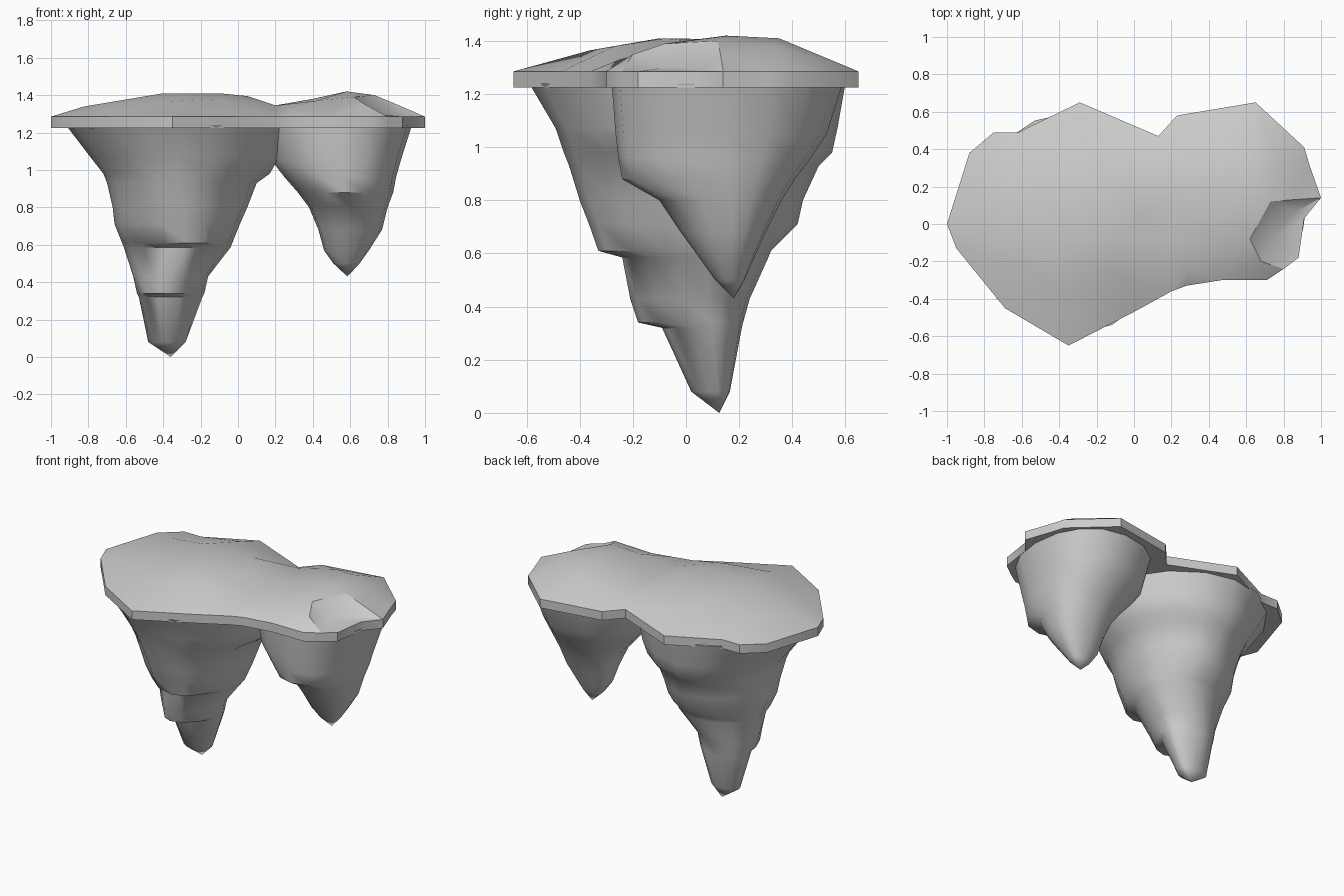
import bpy, bmesh, math
from mathutils import Vector
from mathutils.geometry import delaunay_2d_cdt

if "Cube" in bpy.data.objects:
    bpy.data.objects.remove(bpy.data.objects["Cube"])


def finish(bm, name, angle):
    bmesh.ops.recalc_face_normals(bm, faces=bm.faces[:])
    me = bpy.data.meshes.new(name)
    bm.to_mesh(me)
    bm.free()
    ob = bpy.data.objects.new(name, me)
    bpy.context.collection.objects.link(ob)
    me.shade_smooth()
    me.set_sharp_from_angle(angle=math.radians(angle))
    return ob


# Ground slab: kidney outline, gently domed top with a small rim pocket
RIM, BASE = 1.285, 1.225
outline = [(-1, 0), (-.95, -.13), (-.69, -.45), (-.35, -.65), (0, -.47), (.2, -.36),
           (.28, -.33), (.47, -.3), (.71, -.3), (.8, -.24), (.88, -.18), (.91, .03),
           (1, .14), (.94, .31), (.91, .41), (.65, .65), (.23, .58), (.13, .47),
           (-.29, .65), (-.62, .49), (-.75, .49), (-.88, .38)]
hills = [(-.82, 0, 1.34), (-.66, -.22, 1.345), (-.68, .25, 1.35), (-.4, -.36, 1.365),
         (-.1, -.27, 1.38), (-.4, -.1, 1.41), (-.1, -.08, 1.41), (-.4, .2, 1.405),
         (-.05, .22, 1.4), (-.28, .42, 1.37), (.05, .05, 1.395), (.2, -.1, 1.345),
         (.2, .15, 1.345), (.2, .38, 1.33), (.28, -.25, 1.33), (.42, -.1, 1.37),
         (.4, .2, 1.38), (.45, .42, 1.375), (.58, .15, 1.42), (.62, .35, 1.41),
         (.62, -.08, 1.39), (.68, -.2, 1.35), (.73, .12, 1.4), (.85, .13, 1.35),
         (.76, .34, 1.38), (.73, -.08, 1.30), (.87, .07, 1.29)]
n = len(outline)
pts = [Vector(p) for p in outline] + [Vector(p[:2]) for p in hills]
heights = [RIM] * n + [p[2] for p in hills]
co, _, tris, orig, _, _ = delaunay_2d_cdt(
    pts, [(i, (i + 1) % n) for i in range(n)], [], 1, 1e-5)
bm = bmesh.new()
vs = [bm.verts.new((c.x, c.y, heights[o[0]] if o else RIM)) for c, o in zip(co, orig)]
for t in tris:
    bm.faces.new([vs[i] for i in t])
edge = [e for e in bm.edges if e.is_boundary]
new = bmesh.ops.extrude_edge_only(bm, edges=edge)["geom"]
for v in new:
    if isinstance(v, bmesh.types.BMVert):
        v.co.z = BASE
bmesh.ops.holes_fill(bm, edges=[e for e in bm.edges if e.is_boundary], sides=0)
finish(bm, "ground_slab", 35)


# Hanging rock: rings with separate left/right/front/back reach
def hanging_rock(name, rings, tip, power, sides=16):
    bm = bmesh.new()
    loops = []
    for z, cx, cy, x0, x1, y0, y1 in rings:
        loop = []
        for i in range(sides):
            a = math.tau * i / sides
            c, s = math.cos(a), math.sin(a)
            u, w = abs(c) ** power, abs(s) ** power
            x = cx + u * ((x1 - cx) if c > 0 else (x0 - cx))
            y = cy + w * ((y1 - cy) if s > 0 else (y0 - cy))
            loop.append(bm.verts.new((x, y, z)))
        loops.append(loop)
    for a, b in zip(loops, loops[1:]):
        for i in range(sides):
            j = (i + 1) % sides
            bm.faces.new((a[i], a[j], b[j], b[i]))
    end = bm.verts.new(tip)
    for i in range(sides):
        bm.faces.new((loops[-1][i], loops[-1][(i + 1) % sides], end))
    bm.faces.new(loops[0])
    finish(bm, name, 45)


# z, centre x, centre y, left, right, front, back
large = [(1.24, -.32, .02, -.92, .25, -.59, .60),
         (1.07, -.32, .02, -.79, .22, -.49, .57),
         (.98, -.31, .03, -.72, .17, -.46, .55),
         (.93, -.31, .04, -.70, .10, -.44, .50),
         (.80, -.29, .05, -.67, .05, -.40, .44),
         (.71, -.28, .06, -.66, .01, -.365, .42),
         (.61, -.27, .08, -.62, -.03, -.33, .32),
         (.585, -.28, .08, -.61, -.04, -.24, .31),
         (.43, -.36, .08, -.56, -.16, -.21, .24),
         (.34, -.39, .09, -.54, -.18, -.18, .215),
         (.32, -.38, .10, -.53, -.19, -.09, .21),
         (.08, -.37, .12, -.48, -.28, .02, .165)]
hanging_rock("large_hanging_rock", large, (-.36, .125, 0), 1.08)

small = [(1.24, .56, .15, .14, .93, -.28, .59),
         (1.05, .56, .15, .18, .87, -.265, .53),
         (.96, .56, .16, .25, .845, -.255, .47),
         (.88, .57, .16, .32, .83, -.24, .41),
         (.80, .58, .17, .38, .80, -.10, .36),
         (.68, .58, .17, .43, .77, -.02, .30),
         (.57, .58, .17, .46, .70, .06, .25),
         (.50, .58, .175, .51, .65, .11, .22)]
hanging_rock("small_hanging_rock", small, (.585, .18, .43), .92)
